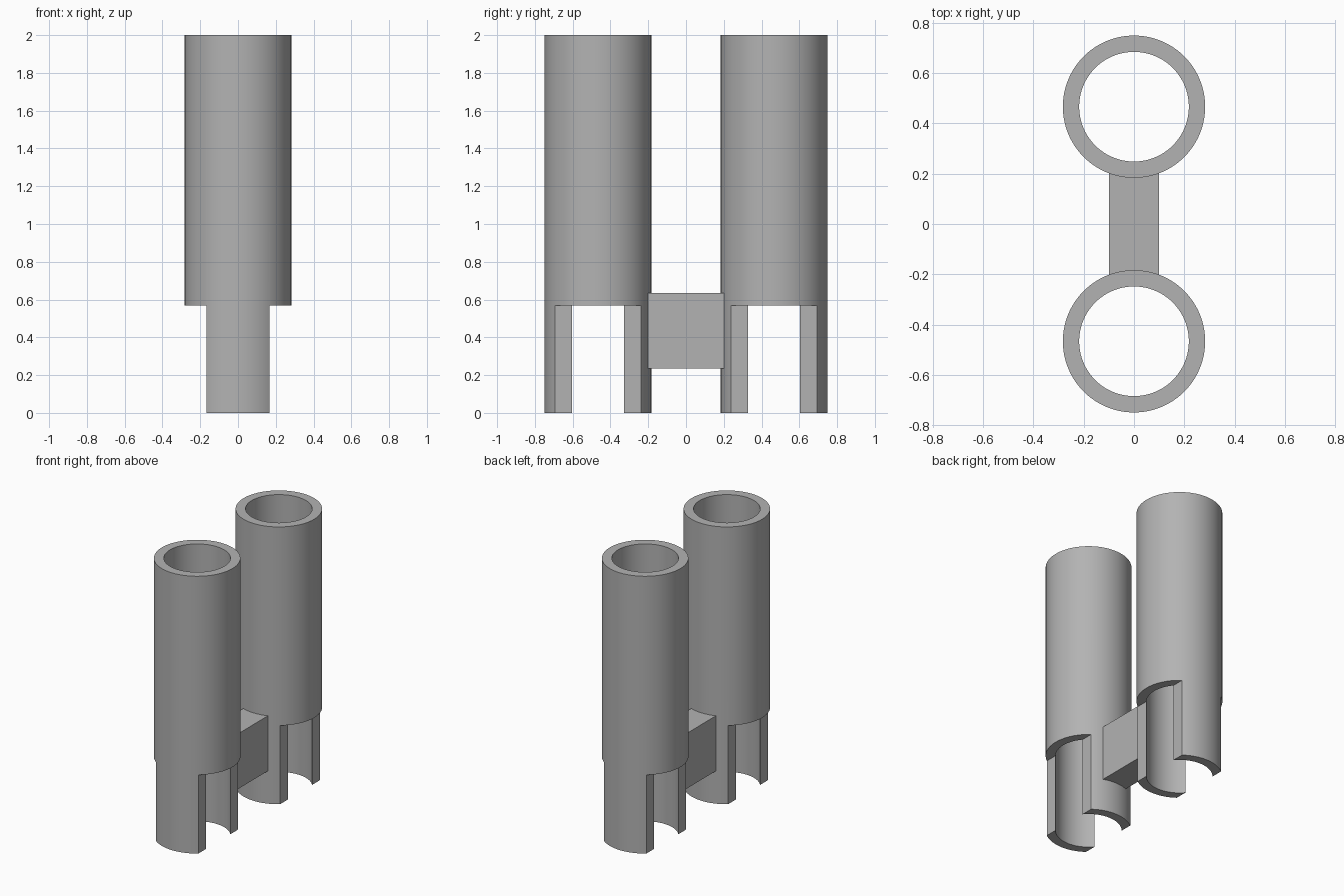
import bpy
import bmesh
from math import tau, radians
from mathutils import Vector, Matrix

OUTER, INNER = 0.2825, 0.2177   # tube radii
CENTRE_Y = 0.4657               # tube axis offset
SLOT_TOP, LEG_HALF = 0.568, 0.168
SEGMENTS = 128

if "Cube" in bpy.data.objects:
    bpy.data.objects.remove(bpy.data.objects["Cube"])

grey = bpy.data.materials.new("plain grey")
grey.use_nodes = True
colour = (0.45, 0.45, 0.45, 1)
grey.diffuse_color = colour
grey.node_tree.nodes["Principled BSDF"].inputs["Base Color"].default_value = colour


def add_object(name, bm):
    mesh = bpy.data.meshes.new(name)
    bmesh.ops.recalc_face_normals(bm, faces=bm.faces)
    bm.to_mesh(mesh)
    bm.free()
    mesh.materials.append(grey)
    obj = bpy.data.objects.new(name, mesh)
    bpy.context.collection.objects.link(obj)
    return obj


def add_box(name, low, high):
    low, high = Vector(low), Vector(high)
    bm = bmesh.new()
    matrix = Matrix.Translation((low + high) / 2) @ Matrix.Diagonal((*(high - low), 1))
    bmesh.ops.create_cube(bm, size=1, matrix=matrix)
    return add_object(name, bm)


def add_tube(name, y):
    # Turn a rectangular wall section around the tube axis
    bm = bmesh.new()
    section = [(INNER, 0), (OUTER, 0), (OUTER, 2), (INNER, 2)]
    verts = [bm.verts.new((r, y, z)) for r, z in section]
    edges = [bm.edges.new((verts[i], verts[i - 1])) for i in range(4)]
    bmesh.ops.spin(bm, geom=verts + edges, cent=(0, y, 0), axis=(0, 0, 1),
                   angle=tau, steps=SEGMENTS)
    bmesh.ops.remove_doubles(bm, verts=bm.verts, dist=0.0001)
    return add_object(name, bm)


# Side cutters that leave a front and a back leg under each tube
cutters = [
    add_box("left_slot_cutter", (LEG_HALF, -1, -0.1), (0.5, 1, SLOT_TOP)),
    add_box("right_slot_cutter", (-0.5, -1, -0.1), (-LEG_HALF, 1, SLOT_TOP)),
]
for cutter in cutters:
    cutter.hide_render = True

# Two slotted tubes
for name, y in (("front_tube", -CENTRE_Y), ("back_tube", CENTRE_Y)):
    tube = add_tube(name, y)
    bpy.ops.object.select_all(action="DESELECT")
    tube.select_set(True)
    bpy.context.view_layer.objects.active = tube
    for cutter in cutters:
        cut = tube.modifiers.new("slot", "BOOLEAN")
        cut.operation = "DIFFERENCE"
        cut.solver = "EXACT"
        cut.object = cutter
        bpy.ops.object.modifier_apply(modifier=cut.name)
    bpy.ops.object.shade_smooth_by_angle(angle=radians(30))

for cutter in cutters:
    bpy.data.objects.remove(cutter)

# Block joining the tubes
add_box("connecting_block", (-0.0985, -0.201, 0.236), (0.0985, 0.201, 0.634))
